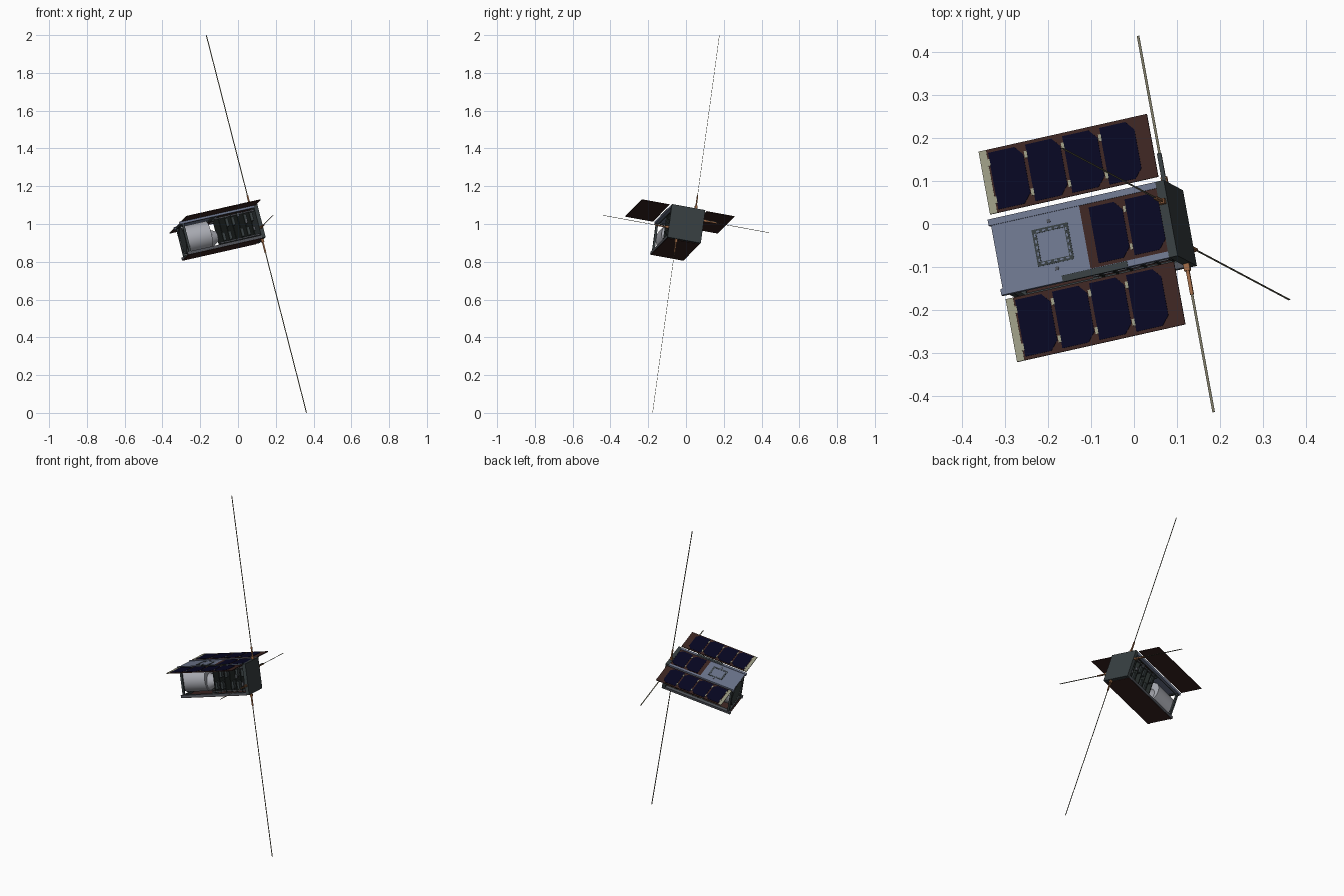
import bpy, bmesh, math
from mathutils import Matrix, Vector

if "Cube" in bpy.data.objects:
    bpy.data.objects.remove(bpy.data.objects["Cube"])

# Local axes: l = long axis, w = width, h = panel-side normal
L = Vector((0.953, 0.214, 0.215)).normalized()
H = Vector((-0.245, 0.131, 0.96))
H = (H - L * H.dot(L)).normalized()
W = H.cross(L)
FRAME = Matrix.Translation((0.0975, 0, 1.0)) @ Matrix((L, W, H)).transposed().to_4x4()


def mat(name, rgb):
    m = bpy.data.materials.new(name)
    m.diffuse_color = (*rgb, 1)
    m.use_nodes = True
    m.node_tree.nodes["Principled BSDF"].inputs["Base Color"].default_value = m.diffuse_color
    return m


METAL = mat("blue_grey_metal", (0.155, 0.185, 0.275))
CELL = mat("solar_cell_navy", (0.002, 0.002, 0.016))
BROWN = mat("panel_brown", (0.046, 0.019, 0.016))
BEIGE = mat("beige_contact", (0.33, 0.33, 0.23))
TAPE = mat("antenna_tape", (0.20, 0.19, 0.13))
COPPER = mat("copper_mount", (0.33, 0.14, 0.06))
SLATE = mat("dark_slate", (0.038, 0.049, 0.052))
WHITE = mat("pale_grey", (0.40, 0.41, 0.45))
BOARD = mat("board_dark", (0.018, 0.024, 0.022))
STEEL = mat("dark_steel", (0.08, 0.085, 0.10))


def finish(name, bm, material, smooth=False):
    bmesh.ops.recalc_face_normals(bm, faces=bm.faces[:])
    bm.transform(FRAME)
    me = bpy.data.meshes.new(name)
    bm.to_mesh(me)
    bm.free()
    me.materials.append(material)
    ob = bpy.data.objects.new(name, me)
    bpy.context.collection.objects.link(ob)
    if smooth:
        bpy.ops.object.select_all(action='DESELECT')
        ob.select_set(True)
        bpy.context.view_layer.objects.active = ob
        bpy.ops.object.shade_smooth_by_angle(angle=math.radians(40))
    return ob


def add_box(bm, l, w, h):
    m = Matrix.Translation([(a + b) / 2 for a, b in (l, w, h)])
    m = m @ Matrix.Diagonal([b - a for a, b in (l, w, h)] + [1])
    bmesh.ops.create_cube(bm, size=1, matrix=m)


def boxes(name, material, items):
    bm = bmesh.new()
    for it in items:
        add_box(bm, *it)
    return finish(name, bm, material)


def tube(name, material, l0, l1, r, r2=None, h=0.0):
    # closed profile spun around the long axis
    bm = bmesh.new()
    pts = [(l0, r), (l1, r2 or r), (l1, 0.0), (l0, 0.0)]
    vs = [bm.verts.new((a, b, h)) for a, b in pts]
    es = [bm.edges.new((vs[i], vs[(i + 1) % len(vs)])) for i in range(3)]
    bmesh.ops.spin(bm, geom=vs + es, cent=(0, 0, h), axis=(1, 0, 0),
                   angle=2 * math.pi, steps=40, use_duplicate=False)
    bmesh.ops.remove_doubles(bm, verts=bm.verts[:], dist=1e-5)
    return finish(name, bm, material, True)


def cells(name, starts, size, wc, half, h0, h1):
    # solar cells with two clipped corners on the +l side
    bm = bmesh.new()
    c = 0.018
    for s in starts:
        e = s + size
        prof = [(s, -half), (e - c, -half), (e, -half + c * 1.2), (e, half - c * 1.2), (e - c, half), (s, half)]
        f = bm.faces.new([bm.verts.new((a, wc + b, h0)) for a, b in prof])
        top = bmesh.ops.extrude_face_region(bm, geom=[f])["geom"]
        bmesh.ops.translate(bm, vec=(0, 0, h1 - h0),
                            verts=[v for v in top if isinstance(v, bmesh.types.BMVert)])
    return finish(name, bm, CELL)


# Corner rails and cross bars of the frame
R0, R1 = 0.076, 0.091
SIGNS = [(a, b) for a in (-1, 1) for b in (-1, 1)]


def span(s, a, b):
    return (a, b) if s > 0 else (-b, -a)


for b, tag, material in ((1, "upper", METAL), (-1, "lower", STEEL)):
    boxes(tag + "_rails", material, [((-0.42, -0.008), span(a, R0, R1), span(b, R0, R1)) for a in (-1, 1)])
bars = [((-0.41, -0.398), span(a, 0.074, 0.086), (-0.077, 0.077)) for a in (-1, 1)]
bars += [((l, l + 0.012), (-0.077, 0.077), span(b, 0.076, 0.086)) for l in (-0.41, -0.235) for b in (-1, 1)]
boxes("frame_cross_bars", SLATE, bars)
boxes("inner_rail_strips", SLATE, [((-0.4, -0.01), span(a, 0.068, 0.076), span(b, 0.076, 0.085)) for a, b in SIGNS])
boxes("rail_dark_insert", SLATE, [((-0.27, -0.11), (-0.0925, -0.077), (0.088, 0.0925))])

# Upper cover plate with square patch
HC = -0.278
boxes("cover_plate", METAL, [((-0.415, -0.2), (-0.076, 0.076), (0.083, 0.088))])
ring, pads = [], []
for s in (-1, 1):
    a, b = span(s, 0.034, 0.044)
    ring.append(((HC - 0.044, HC + 0.044), (a, b), (0.087, 0.089)))
    ring.append(((HC + a, HC + b), (-0.034, 0.034), (0.087, 0.089)))
    for x in (-0.03, -0.015, 0, 0.015, 0.03):
        a, b = span(s, 0.036, 0.040)
        pads.append(((HC + x - 0.004, HC + x + 0.004), (a, b), (0.088, 0.0895)))
        pads.append(((HC + a, HC + b), (x - 0.004, x + 0.004), (0.088, 0.0895)))
boxes("patch_ring", SLATE, ring)
boxes("patch_ring_pads", METAL, pads)
boxes("plate_screws", STEEL, [((HC - 0.004, HC + 0.004), (w - 0.004, w + 0.004), (0.087, 0.0895))
                              for w in (-0.057, 0.057)])

# Upper body solar panel
boxes("upper_body_panel", BROWN, [((-0.2, -0.008), (-0.076, 0.076), (0.083, 0.088))])
cells("upper_body_cells", (-0.178, -0.09), 0.079, 0, 0.067, 0.087, 0.0895)
boxes("upper_body_contacts", BEIGE, [((l, l + 0.006), (w - 0.007, w + 0.007), (0.087, 0.0892))
                                     for l in (-0.097, -0.010) for w in (-0.045, 0.045)])

# Lower body panel
boxes("lower_body_panel", BROWN, [((-0.415, -0.008), (-0.088, 0.088), (-0.093, -0.088))])

# Deployed wings with plain backs
STARTS = [-0.39 + 0.0905 * i for i in range(4)]
for s, side in ((1, "left"), (-1, "right")):
    wc = 0.177 * s
    boxes(side + "_wing_panel", BROWN, [((-0.412, -0.001), span(s, 0.102, 0.253), (0.086, 0.090))])
    cells(side + "_wing_cells", STARTS, 0.082, wc, 0.068, 0.0895, 0.0915)
    strip = [((-0.412, -0.394), span(s, 0.102, 0.253), (0.0865, 0.0905))]
    strip += [((l - 0.006, l + 0.001), (wc + w - 0.008, wc + w + 0.008), (0.0895, 0.0922))
              for l in STARTS for w in (-0.045, 0.045)]
    boxes(side + "_wing_contacts", BEIGE, strip)

# Antenna module closing the +l end
boxes("end_module", SLATE, [((-0.01, 0.011), (-0.091, 0.091), (-0.091, 0.091))])

# Camera barrel with dark front disc
tube("camera_barrel", WHITE, -0.406, -0.265, 0.074)
tube("camera_neck", WHITE, -0.266, -0.225, 0.05, 0.028, h=-0.02)
tube("camera_front_disc", SLATE, -0.411, -0.405, 0.074)

# Stack of circuit boards with spacers and parts
ls = [-0.21 + 0.034 * i for i in range(6)]
boxes("circuit_boards", BOARD, [((l, l + 0.005), (-0.072, 0.072), (-0.074, 0.074)) for l in ls])
boxes("board_chips", SLATE, [((l + 0.005, l + 0.018), span(a, 0.02, 0.066), (b * 0.035 - 0.022, b * 0.035 + 0.022))
                             for i, l in enumerate(ls) for a, b in SIGNS if (i + a + b) % 3])
boxes("board_connectors", STEEL, [((l + 0.005, l + 0.014), span(a, 0.055, 0.072), (h, h + 0.022))
                                  for i, l in enumerate(ls[3:]) for a in (-1, 1) for h in (0.05 - 0.045 * i,)])
boxes("stack_spacers", STEEL, [((-0.23, -0.01), (a * 0.064 - 0.004, a * 0.064 + 0.004),
                               (b * 0.066 - 0.004, b * 0.066 + 0.004)) for a, b in SIGNS])

# Four tape antennas with tapered copper mounts
for s, tag in ((1, "a"), (-1, "b")):
    for along_h, length, off in ((True, 1.048, 0.041), (False, 0.448, 0.035)):
        name = ("long" if along_h else "short") + "_antenna_" + tag
        o = off * s

        def bar(t, a, b):
            r = (o - t, o + t)
            return (r, span(s, a, b)) if along_h else (span(s, a, b), r)

        half = 0.0025 if along_h else 0.003
        boxes(name, TAPE, [((-half, half), *bar(0.0005, 0.085, length))])
        boxes(name + "_mount", COPPER, [((-0.007, 0.007), *bar(0.006, 0.088, 0.108)),
                                        ((-0.004, 0.004), *bar(0.003, 0.108, 0.165))])
        if not along_h and s > 0:
            boxes(name + "_mount_cover", SLATE, [((-0.005, 0.005), (0.09, 0.165), (o + 0.003, o + 0.0065))])
